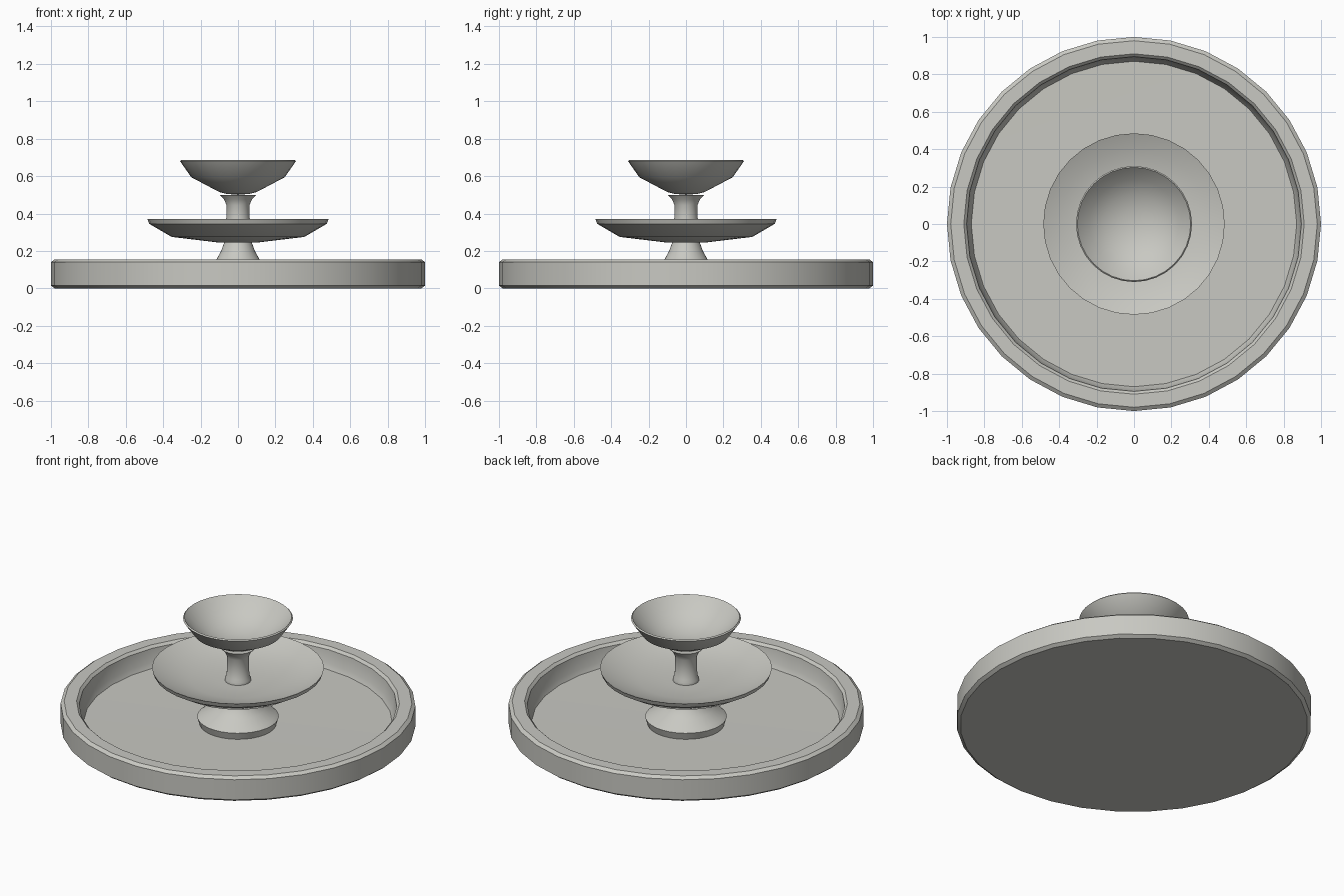
import bpy
import bmesh
import math

if "Cube" in bpy.data.objects:
    bpy.data.objects.remove(bpy.data.objects["Cube"], do_unlink=True)

SEGMENTS = 32

# One pale stone colour throughout
stone = bpy.data.materials.new("pale_stone")
stone.use_nodes = True
colour = (0.58, 0.58, 0.54, 1)
stone.diffuse_color = colour
stone.node_tree.nodes["Principled BSDF"].inputs["Base Color"].default_value = colour


def lathe(name, profile):
    """Turn a (radius, height) profile around the z axis."""
    bm = bmesh.new()
    verts = [bm.verts.new((r, 0, z)) for r, z in profile]
    edges = [bm.edges.new(pair) for pair in zip(verts, verts[1:])]
    bmesh.ops.spin(bm, geom=verts + edges, cent=(0, 0, 0), axis=(0, 0, 1),
                   angle=math.tau, steps=SEGMENTS)
    bmesh.ops.remove_doubles(bm, verts=bm.verts, dist=0.0005)
    bmesh.ops.recalc_face_normals(bm, faces=bm.faces)
    mesh = bpy.data.meshes.new(name)
    bm.to_mesh(mesh)
    bm.free()
    mesh.materials.append(stone)
    obj = bpy.data.objects.new(name, mesh)
    bpy.context.collection.objects.link(obj)
    bpy.ops.object.select_all(action='DESELECT')
    obj.select_set(True)
    bpy.context.view_layer.objects.active = obj
    bpy.ops.object.shade_smooth_by_angle(angle=math.radians(35))
    return obj


# Wide ground basin with chamfered rim
lathe("basin", [(0, 0), (0.98, 0), (1, 0.015), (1, 0.14), (0.98, 0.155),
                (0.91, 0.155), (0.895, 0.14), (0.885, 0.06), (0.87, 0.03),
                (0, 0.025)])

# Flared foot carrying the middle bowl
lathe("pedestal", [(0, 0.02), (0.215, 0.02), (0.23, 0.07), (0.21, 0.085),
                   (0.15, 0.12), (0.115, 0.155), (0.09, 0.2), (0.072, 0.25),
                   (0, 0.25)])

# Shallow middle bowl
lathe("middle_bowl", [(0, 0.243), (0.105, 0.245), (0.355, 0.275), (0.475, 0.345),
                      (0.485, 0.372), (0.4, 0.335), (0.27, 0.305), (0.12, 0.295),
                      (0, 0.293)])

# Slim stem with a collar and a flared top
lathe("stem", [(0, 0.29), (0.073, 0.29), (0.073, 0.31), (0.064, 0.325),
               (0.061, 0.445), (0.075, 0.475), (0.097, 0.5), (0, 0.5)])

# Small upper bowl
lathe("upper_bowl", [(0, 0.5), (0.06, 0.505), (0.1, 0.515), (0.25, 0.594),
                     (0.31, 0.68), (0.303, 0.687), (0.24, 0.62), (0.16, 0.572),
                     (0.08, 0.547), (0, 0.54)])
